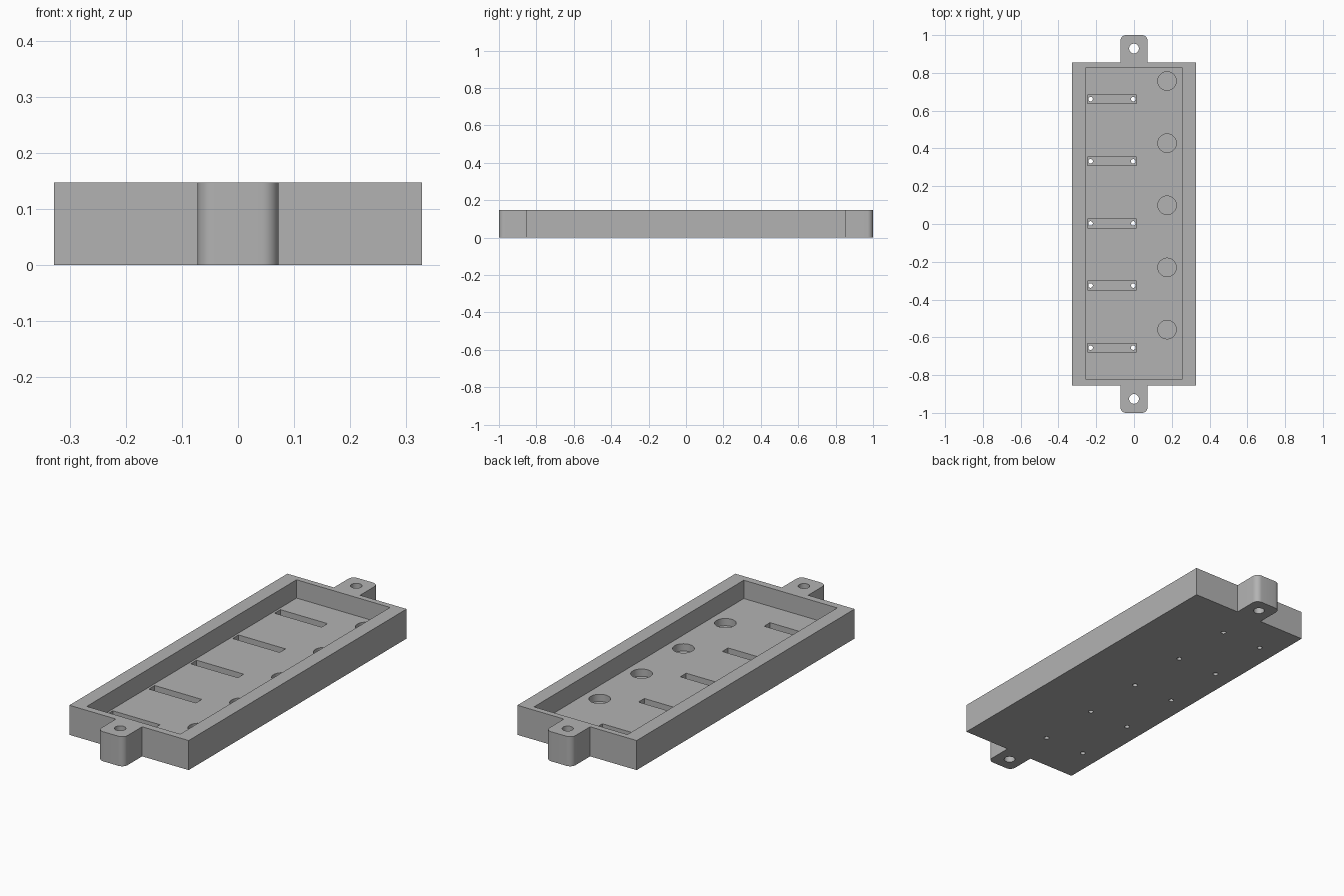
import bpy, bmesh, math
from mathutils import Matrix, Vector

cube = bpy.data.objects.get("Cube")
if cube:
    bpy.data.objects.remove(cube, do_unlink=True)

HEIGHT, FLOOR, RECESS = 0.147, 0.056, 0.02
HALF_W, HALF_L, TAB_W, TAB_R = 0.328, 0.856, 0.072, 0.03
PITCH = 0.329

grey = bpy.data.materials.new("grey plastic")
grey.use_nodes = True
colour = (0.45, 0.45, 0.45, 1)
grey.diffuse_color = colour
grey.node_tree.nodes["Principled BSDF"].inputs["Base Color"].default_value = colour


def make_object(name, bm):
    bmesh.ops.recalc_face_normals(bm, faces=bm.faces)
    mesh = bpy.data.meshes.new(name)
    bm.to_mesh(mesh)
    bm.free()
    mesh.materials.append(grey)
    obj = bpy.data.objects.new(name, mesh)
    bpy.context.collection.objects.link(obj)
    return obj


def add_box(bm, x0, x1, y0, y1, z0, z1):
    size = Matrix.Diagonal((x1 - x0, y1 - y0, z1 - z0, 1))
    centre = Matrix.Translation(((x0 + x1) / 2, (y0 + y1) / 2, (z0 + z1) / 2))
    bmesh.ops.create_cube(bm, size=1, matrix=centre @ size)


def add_hole(bm, x, y, radius, z0, z1, sides=32):
    bmesh.ops.create_cone(bm, cap_ends=True, segments=sides, radius1=radius, radius2=radius,
                          depth=z1 - z0, matrix=Matrix.Translation((x, y, (z0 + z1) / 2)))


# Tray outline with a rounded mounting tab at each end
half = [(HALF_W, HALF_L), (TAB_W, HALF_L)]
for side, start in ((1, 0), (-1, 90)):
    for i in range(9):
        a = math.radians(start + 90 * i / 8)
        half.append((side * (TAB_W - TAB_R) + TAB_R * math.cos(a),
                     1 - TAB_R + TAB_R * math.sin(a)))
half += [(-TAB_W, HALF_L), (-HALF_W, HALF_L)]
outline = half + [(-x, -y) for x, y in half]

bm = bmesh.new()
base = bm.faces.new([bm.verts.new((x, y, 0)) for x, y in outline])
ext = bmesh.ops.extrude_face_region(bm, geom=[base], use_keep_orig=True)
bmesh.ops.translate(bm, vec=Vector((0, 0, HEIGHT)),
                    verts=[v for v in ext["geom"] if isinstance(v, bmesh.types.BMVert)])
tray = make_object("tray", bm)

# Cutters: pocket, slots and round recesses, through holes
pocket, recesses, holes = bmesh.new(), bmesh.new(), bmesh.new()
add_box(pocket, -0.257, 0.257, -0.821, 0.827, FLOOR, 0.3)
for i in range(-2, 3):
    y = 0.003 + i * PITCH
    add_box(recesses, -0.246, 0.013, y - 0.023, y + 0.023, RECESS, 0.1)
    add_hole(recesses, 0.175, y + 0.096, 0.049, RECESS, 0.1, 48)
    for x in (-0.23, -0.004):
        add_hole(holes, x, y, 0.012, -0.1, 0.1, 24)
for y in (-0.926, 0.929):
    add_hole(holes, 0, y, 0.026, -0.1, 0.3)

bpy.context.view_layer.objects.active = tray
tray.select_set(True)
for name, cut in (("pocket", pocket), ("recesses", recesses), ("holes", holes)):
    cutter = make_object(name + "_cutter", cut)
    cutter.hide_render = True
    mod = tray.modifiers.new(name, "BOOLEAN")
    mod.operation, mod.solver, mod.object = "DIFFERENCE", "EXACT", cutter
    bpy.ops.object.modifier_apply(modifier=mod.name)
    bpy.data.objects.remove(cutter, do_unlink=True)

bpy.ops.object.shade_smooth_by_angle(angle=math.radians(30))
